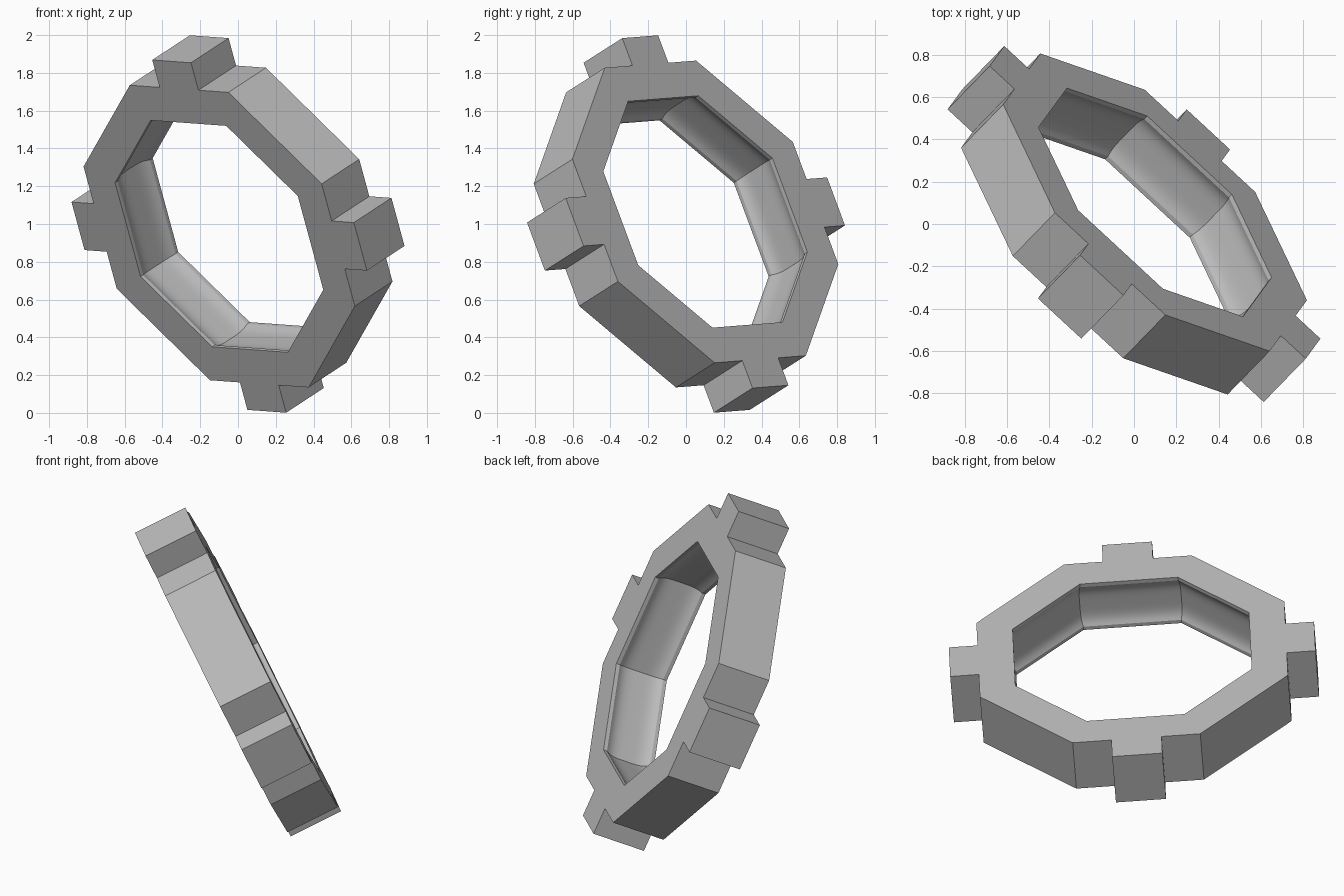
import bpy, bmesh, math
from mathutils import Matrix, Vector

cube = bpy.data.objects.get("Cube")
if cube:
    bpy.data.objects.remove(cube, do_unlink=True)

OUTER, INNER = 0.86, 0.66      # distance from the axis to the flats
HALF = 0.157                   # half thickness
TAB_HALF, TAB_LEN = 0.14, 0.16
LIP, GROOVE, STEPS = 0.135, 0.025, 16

# cross-section: (distance to flat, height) - square outside, shallow groove inside
profile = [(OUTER, -HALF), (OUTER, HALF), (INNER, HALF)]
for k in range(STEPS + 1):
    s = 1 - 2 * k / STEPS
    profile.append((INNER + GROOVE * (1 - s ** 4), LIP * s))
profile.append((INNER, -HALF))

# sections around the octagon; tab sides get two extra cuts
bm = bmesh.new()
sections = []
T = math.tan(math.pi / 8)
for side in range(8):
    rot = Matrix.Rotation(side * math.pi / 4, 3, 'Z')
    cuts = [None, -TAB_HALF, TAB_HALF] if side % 2 == 0 else [None]
    for cut in cuts:
        ring = [bm.verts.new(rot @ Vector((r, -r * T if cut is None else cut, h)))
                for r, h in profile]
        sections.append((ring, cut == -TAB_HALF, rot))

# skin the sections, remembering the outer faces where tabs grow
tab_faces = []
n = len(profile)
for i, (a, is_tab, rot) in enumerate(sections):
    b = sections[(i + 1) % len(sections)][0]
    for j in range(n):
        k = (j + 1) % n
        face = bm.faces.new((a[j], b[j], b[k], a[k]))
        if is_tab and j == 0:
            tab_faces.append((face, rot))

# pull the tabs outwards
for face, rot in tab_faces:
    new = bmesh.ops.extrude_discrete_faces(bm, faces=[face])["faces"]
    bmesh.ops.translate(bm, verts=new[0].verts, vec=rot @ Vector((TAB_LEN, 0, 0)))
bmesh.ops.remove_doubles(bm, verts=bm.verts, dist=0.0001)
bmesh.ops.recalc_face_normals(bm, faces=bm.faces)

# tilt the ring into place
up = Vector((-0.247, -0.338, 0.908)).normalized()
across = Vector((0.735, -0.68, -0.054))
across = (across - up * across.dot(up)).normalized()
tilt = Matrix((across, up, across.cross(up))).transposed().to_4x4()
bm.transform(Matrix.Translation((0, 0, 1)) @ tilt)

mesh = bpy.data.meshes.new("octagonal_ring")
bm.to_mesh(mesh)
bm.free()
ring_obj = bpy.data.objects.new("octagonal_ring", mesh)
bpy.context.collection.objects.link(ring_obj)

# plain grey
grey = bpy.data.materials.new("plain grey")
grey.use_nodes = True
colour = (0.5, 0.5, 0.5, 1)
grey.diffuse_color = colour
grey.node_tree.nodes["Principled BSDF"].inputs["Base Color"].default_value = colour
mesh.materials.append(grey)

bpy.context.view_layer.objects.active = ring_obj
ring_obj.select_set(True)
bpy.ops.object.shade_smooth_by_angle(angle=math.radians(25))
